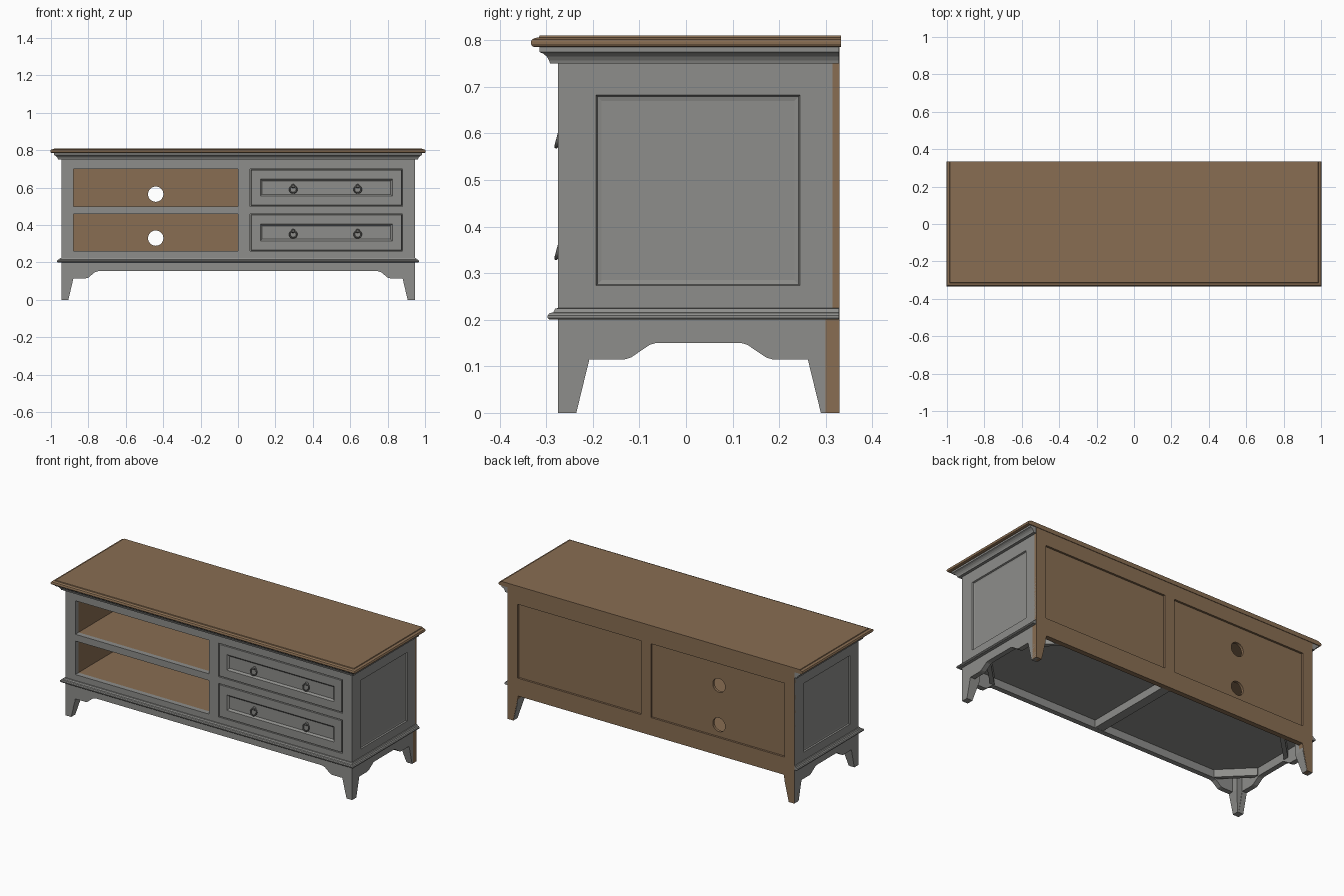
import bpy, bmesh, math
from mathutils import Matrix

if "Cube" in bpy.data.objects:
    bpy.data.objects.remove(bpy.data.objects["Cube"])


def material(name, col):
    m = bpy.data.materials.new(name)
    m.diffuse_color = (*col, 1)
    m.use_nodes = True
    m.node_tree.nodes["Principled BSDF"].inputs["Base Color"].default_value = m.diffuse_color
    return m


GREY = material("grey paint", (0.27, 0.27, 0.258))
WOOD = material("brown wood", (0.25, 0.155, 0.085))
METAL = material("dark metal", (0.13, 0.13, 0.125))


def finish(name, bm, mat):
    bmesh.ops.recalc_face_normals(bm, faces=bm.faces)
    me = bpy.data.meshes.new(name)
    bm.to_mesh(me)
    bm.free()
    me.materials.append(mat)
    ob = bpy.data.objects.new(name, me)
    bpy.context.collection.objects.link(ob)
    return ob


def at(axis, u, v, d):
    """Point on a vertical plane: axis 'y' -> u is x, axis 'x' -> u is y."""
    return (u, d, v) if axis == 'y' else (d, u, v)


def box(name, x0, x1, y0, y1, z0, z1, mat):
    bm = bmesh.new()
    bmesh.ops.create_cube(bm, size=1, matrix=Matrix.Translation(
        ((x0 + x1) / 2, (y0 + y1) / 2, (z0 + z1) / 2))
        @ Matrix.Diagonal((x1 - x0, y1 - y0, z1 - z0, 1)))
    return finish(name, bm, mat)


def prism(name, axis, pts, d0, d1, mat):
    """Outline extruded through the thickness d0..d1."""
    bm = bmesh.new()
    a = [bm.verts.new(at(axis, u, v, d0)) for u, v in pts]
    b = [bm.verts.new(at(axis, u, v, d1)) for u, v in pts]
    n = len(pts)
    bm.faces.new(a)
    bm.faces.new(b)
    for i in range(n):
        bm.faces.new((a[i], a[(i + 1) % n], b[(i + 1) % n], b[i]))
    return finish(name, bm, mat)


def plate(name, axis, us, vs, holes, d0, d1, mat):
    """Board with rectangular openings, given as cells of a grid."""
    bm = bmesh.new()
    g = [[bm.verts.new(at(axis, u, v, d0)) for v in vs] for u in us]
    for i in range(len(us) - 1):
        for j in range(len(vs) - 1):
            if (i, j) not in holes:
                bm.faces.new((g[i][j], g[i + 1][j], g[i + 1][j + 1], g[i][j + 1]))
    bmesh.ops.recalc_face_normals(bm, faces=bm.faces)
    r = bmesh.ops.extrude_face_region(bm, geom=bm.faces[:], use_keep_orig=True)
    for v in r['geom']:
        if isinstance(v, bmesh.types.BMVert):
            v.co = at(axis, v.co.x if axis == 'y' else v.co.y, v.co.z, d1)
    return finish(name, bm, mat)


def stepped_panel(name, axis, rect, pos, out, rings, mat):
    """Nested rectangles (inset, height) joined into a moulded panel."""
    u0, u1, v0, v1 = rect
    bm = bmesh.new()
    prev = None
    for k, h in rings:
        d = pos + out * h
        cur = [bm.verts.new(at(axis, u, v, d)) for u, v in
               ((u0 + k, v0 + k), (u1 - k, v0 + k), (u1 - k, v1 - k), (u0 + k, v1 - k))]
        if prev:
            for i in range(4):
                j = (i + 1) % 4
                bm.faces.new((prev[i], prev[j], cur[j], cur[i]))
        prev = cur
    bm.faces.new(prev)
    ob = finish(name, bm, mat)
    # open sheet: make the cap look outwards
    me = ob.data
    n = me.polygons[len(me.polygons) - 1].normal
    if (n.y if axis == 'y' else n.x) * out < 0:
        me.flip_normals()
    return ob


def moulding(name, profile, back, mat):
    """Profile (overhang, z) run round left, front and right sides."""
    bm = bmesh.new()
    rows = []
    for o, z in profile:
        x, y = 0.945 + o, -0.275 - o
        rows.append([bm.verts.new(p) for p in
                     ((-x, back, z), (-x, y, z), (x, y, z), (x, back, z))])
    for a, b in zip(rows, rows[1:]):
        for i in range(3):
            bm.faces.new((a[i], a[i + 1], b[i + 1], b[i]))
    bm.faces.new(rows[0])
    bm.faces.new(rows[-1])
    bm.faces.new([r[0] for r in rows] + [r[3] for r in reversed(rows)])
    return finish(name, bm, mat)


# table top, cornice and base moulding
moulding("table_top", [(0.050, 0.785), (0.055, 0.787), (0.058, 0.792), (0.058, 0.797),
                       (0.055, 0.802), (0.048, 0.805), (0.041, 0.806), (0.039, 0.81)], 0.333, WOOD)
moulding("cornice", [(0, 0.75), (0.017, 0.75), (0.019, 0.757), (0.024, 0.765), (0.031, 0.771),
                     (0.040, 0.775), (0.040, 0.785), (0, 0.785)], 0.3285, GREY)
moulding("base_moulding", [(0, 0.2), (0.018, 0.2), (0.022, 0.204), (0.022, 0.209), (0.018, 0.214),
                           (0.010, 0.216), (0.006, 0.224), (0, 0.225)], 0.3285, GREY)

# front frame and back frame share one layout
US = [-0.945, -0.88, 0, 0.065, 0.88, 0.945]
VS = [0.2, 0.26, 0.46, 0.5, 0.7, 0.785]
plate("front_frame", 'y', US, VS, {(1, 1), (1, 3), (3, 1), (3, 3)}, -0.275, -0.245, GREY)
plate("back_frame", 'y', US, [0.2, 0.26, 0.7, 0.785], {(1, 1), (3, 1)}, 0.33, 0.315, WOOD)

# back board with cable holes
board = box("back_board", -0.91, 0.91, 0.302, 0.318, 0.21, 0.75, WOOD)
for z in (0.33, 0.565):
    bm = bmesh.new()
    bmesh.ops.create_cone(bm, cap_ends=True, segments=32, radius1=0.041, radius2=0.041, depth=0.1,
                          matrix=Matrix.Translation((-0.44, 0.31, z)) @ Matrix.Rotation(math.pi / 2, 4, 'X'))
    cutter = finish("hole_cutter", bm, WOOD)
    cutter.hide_render = True
    mod = board.modifiers.new("hole", 'BOOLEAN')
    mod.operation = 'DIFFERENCE'
    mod.solver = 'EXACT'
    mod.object = cutter
    bpy.context.view_layer.objects.active = board
    bpy.ops.object.modifier_apply(modifier=mod.name)
    bpy.data.objects.remove(cutter)

# open compartment lining
for name, x0, x1, z0, z1 in (("compartment_floor", -0.9, 0.03, 0.23, 0.26),
                             ("middle_shelf", -0.9, 0.03, 0.46, 0.5),
                             ("compartment_ceiling", -0.9, 0.03, 0.7, 0.73),
                             ("compartment_left_wall", -0.91, -0.88, 0.23, 0.73),
                             ("compartment_right_wall", 0, 0.03, 0.23, 0.73)):
    box(name, x0, x1, -0.245, 0.31, z0, z1, WOOD)

# drawers with ring pulls
for z0 in (0.26, 0.5):
    stepped_panel("drawer_front", 'y', (0.065, 0.88, z0, z0 + 0.2), -0.275, -1,
                  [(0, -0.012), (0.004, -0.012), (0.006, 0), (0.054, 0), (0.060, -0.006),
                   (0.064, -0.010)], GREY)
    for x in (0.295, 0.64):
        zc = z0 + 0.1
        bm = bmesh.new()
        bmesh.ops.create_cone(bm, cap_ends=True, segments=16, radius1=0.011, radius2=0.007, depth=0.01,
                              matrix=Matrix.Translation((x, -0.27, zc + 0.008))
                              @ Matrix.Rotation(math.pi / 2, 4, 'X'))
        finish("pull_mount", bm, METAL)
        bpy.ops.mesh.primitive_torus_add(location=(x, -0.274, zc - 0.01), major_radius=0.019,
                                         minor_radius=0.004, major_segments=24, minor_segments=8,
                                         rotation=(math.radians(75), 0, 0))
        ring = bpy.context.object
        ring.name = "ring_pull"
        ring.data.materials.append(METAL)
        bpy.ops.object.shade_smooth()

# legs and aprons: half outlines, mirrored about the middle
front_half = [(0.945, 0.2), (0.945, 0), (0.908, 0), (0.88, 0.115), (0.815, 0.115), (0.80, 0.119),
              (0.765, 0.148), (0.745, 0.154)]
side_half = [(0.3025, 0.2), (0.3025, 0), (0.2625, 0), (0.2345, 0.115), (0.158, 0.115), (0.145, 0.119),
             (0.105, 0.146), (0.092, 0.15)]
back_half = [(0.945, 0.21), (0.945, 0), (0.908, 0), (0.875, 0.154)]


def both(half, c=0):
    return [(c + u, v) for u, v in half] + [(c - u, v) for u, v in reversed(half)]


prism("front_apron", 'y', both(front_half), -0.275, -0.245, GREY)
prism("back_apron", 'y', both(back_half), 0.3, 0.33, WOOD)

for s in (-1, 1):
    prism("side_apron", 'x', both([(min(u, 0.302), v) for u, v in side_half], 0.027),
          s * 0.945, s * 0.915, GREY)
    # side frame with sunken panel
    plate("side_frame", 'x', [-0.274, -0.193, 0.245, 0.329], [0.2, 0.273, 0.682, 0.785], {(1, 1)},
          s * 0.945, s * 0.915, GREY)
    stepped_panel("side_panel", 'x', (-0.193, 0.245, 0.273, 0.682), s * 0.945, s,
                  [(0, 0), (0.003, -0.008), (0.012, -0.010)], GREY)
    # tapered leg posts and diagonal corner braces
    for t, yo in ((-1, -0.274), (1, 0.328)):
        bm = bmesh.new()
        rows = []
        for w, z in ((0.037, 0), (0.064, 0.115), (0.064, 0.2)):
            x, y = s * 0.944, yo
            rows.append([bm.verts.new(p) for p in ((x, y, z), (x - s * w, y, z),
                                                   (x - s * w, y - t * w, z), (x, y - t * w, z))])
        for a, b in zip(rows, rows[1:]):
            for i in range(4):
                bm.faces.new((a[i], a[(i + 1) % 4], b[(i + 1) % 4], b[i]))
        bm.faces.new(rows[0])
        bm.faces.new(rows[-1])
        finish("leg_post", bm, GREY)
        brace = box("corner_brace", -0.115, 0.115, -0.012, 0.012, 0.155, 0.2, GREY)
        brace.location = (s * 0.84, yo - t * 0.105, 0)
        brace.rotation_euler.z = -s * t * math.pi / 4

# rail under the floor
box("under_rail", 0.005, 0.06, -0.245, 0.3, 0.155, 0.201, GREY)
